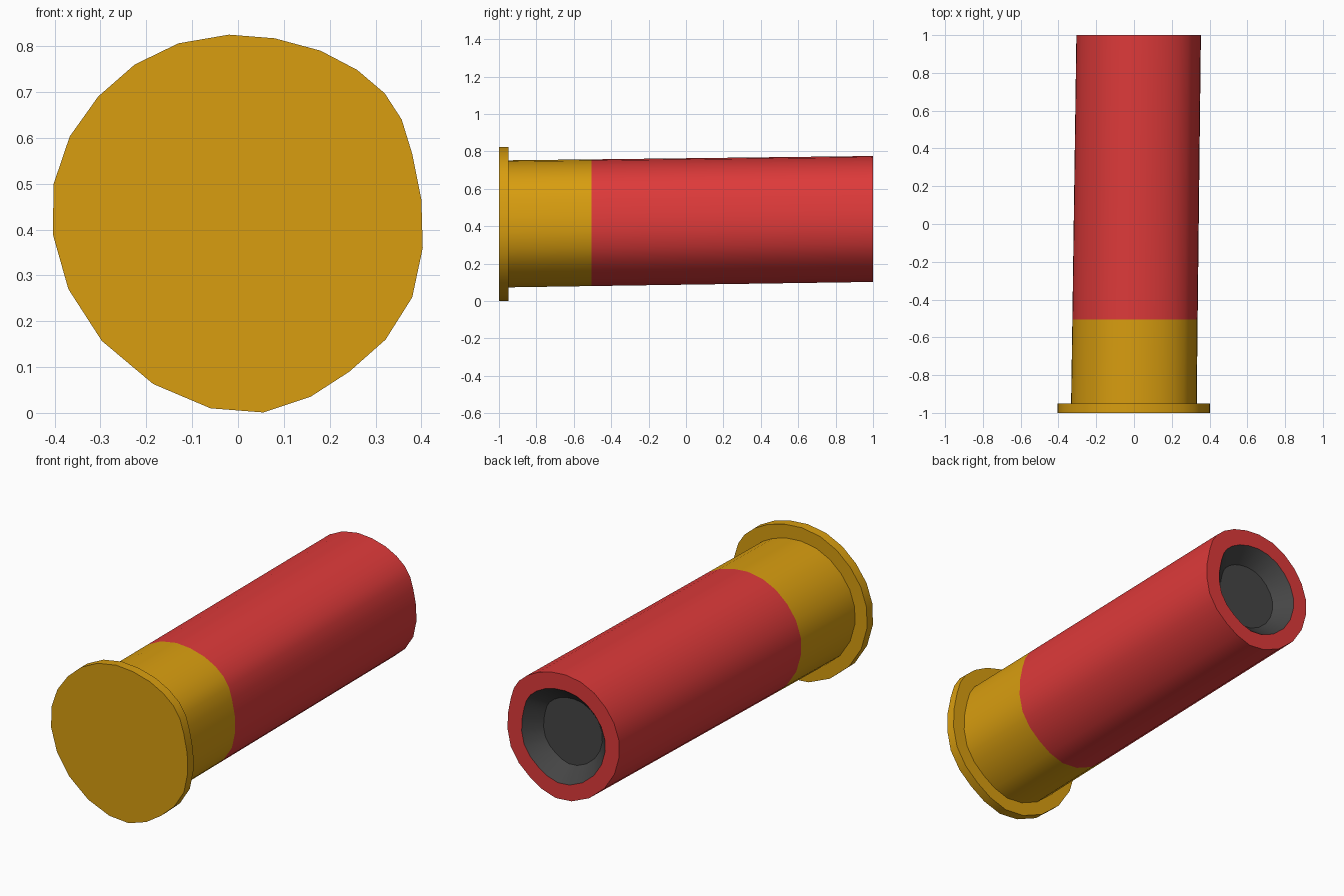
import bpy
import bmesh

if "Cube" in bpy.data.objects:
    bpy.data.objects.remove(bpy.data.objects["Cube"])

# Slightly uneven 24-sided outline shared by every section (x, z)
OUTLINE = [(-.02, .825), (.08, .817), (.18, .79), (.26, .748), (.32, .697), (.357, .64),
           (.38, .565), (.40, .465), (.403, .36), (.38, .252), (.322, .16), (.243, .09),
           (.158, .035), (.055, .001), (-.06, .01), (-.185, .063), (-.297, .157), (-.37, .27),
           (-.404, .39), (-.402, .5), (-.367, .603), (-.305, .69), (-.225, .76), (-.13, .806)]
MID_Z = 0.4125


def material(name, rgb):
    m = bpy.data.materials.new(name)
    m.diffuse_color = (*rgb, 1)
    m.use_nodes = True
    m.node_tree.nodes["Principled BSDF"].inputs["Base Color"].default_value = m.diffuse_color
    return m


def section(y, radius):
    """Ring of points at depth y; the tube drifts slightly up and to +x."""
    t = max(0, (y + 0.95) / 1.95)
    s = radius / 0.41
    return [(x * s + 0.025 * t, y, (z - MID_Z) * s + MID_Z + 0.026 * t)
            for x, z in OUTLINE]


def loft(name, rings, mat, cap_start=False, cap_end=False):
    bm = bmesh.new()
    loops = [[bm.verts.new(p) for p in section(y, r)] for y, r in rings]
    n = len(OUTLINE)
    for a, b in zip(loops, loops[1:]):
        for i in range(n):
            j = (i + 1) % n
            bm.faces.new((a[i], b[i], b[j], a[j]))
    if cap_start:
        bm.faces.new(loops[0])
    if cap_end:
        bm.faces.new(loops[-1][::-1])
    # outline runs clockwise seen from the front, so turn every face outward
    bmesh.ops.reverse_faces(bm, faces=bm.faces[:])
    mesh = bpy.data.meshes.new(name)
    bm.to_mesh(mesh)
    bm.free()
    mesh.materials.append(mat)
    ob = bpy.data.objects.new(name, mesh)
    bpy.context.collection.objects.link(ob)
    bpy.context.view_layer.objects.active = ob
    ob.select_set(True)
    bpy.ops.object.shade_smooth_by_angle(angle=0.5)
    ob.select_set(False)
    # make sure the side faces point away from the axis (or into the recess)
    return ob


brass = material("brass", (0.69, 0.34, 0.005))
red = material("red", (0.73, 0.042, 0.042))
dark = material("dark grey", (0.06, 0.06, 0.06))

# Flanged metal base
loft("brass_base", [(-1, .41), (-.95, .41), (-.95, .338), (-.505, .337)], brass, cap_start=True)
# Long hull with its flat mouth rim
loft("red_hull", [(-.505, .337), (1, .335), (1, .25)], red)
# Tapered recess in the mouth
loft("mouth_recess", [(1, .25), (.92, .176)], dark, cap_end=True)
